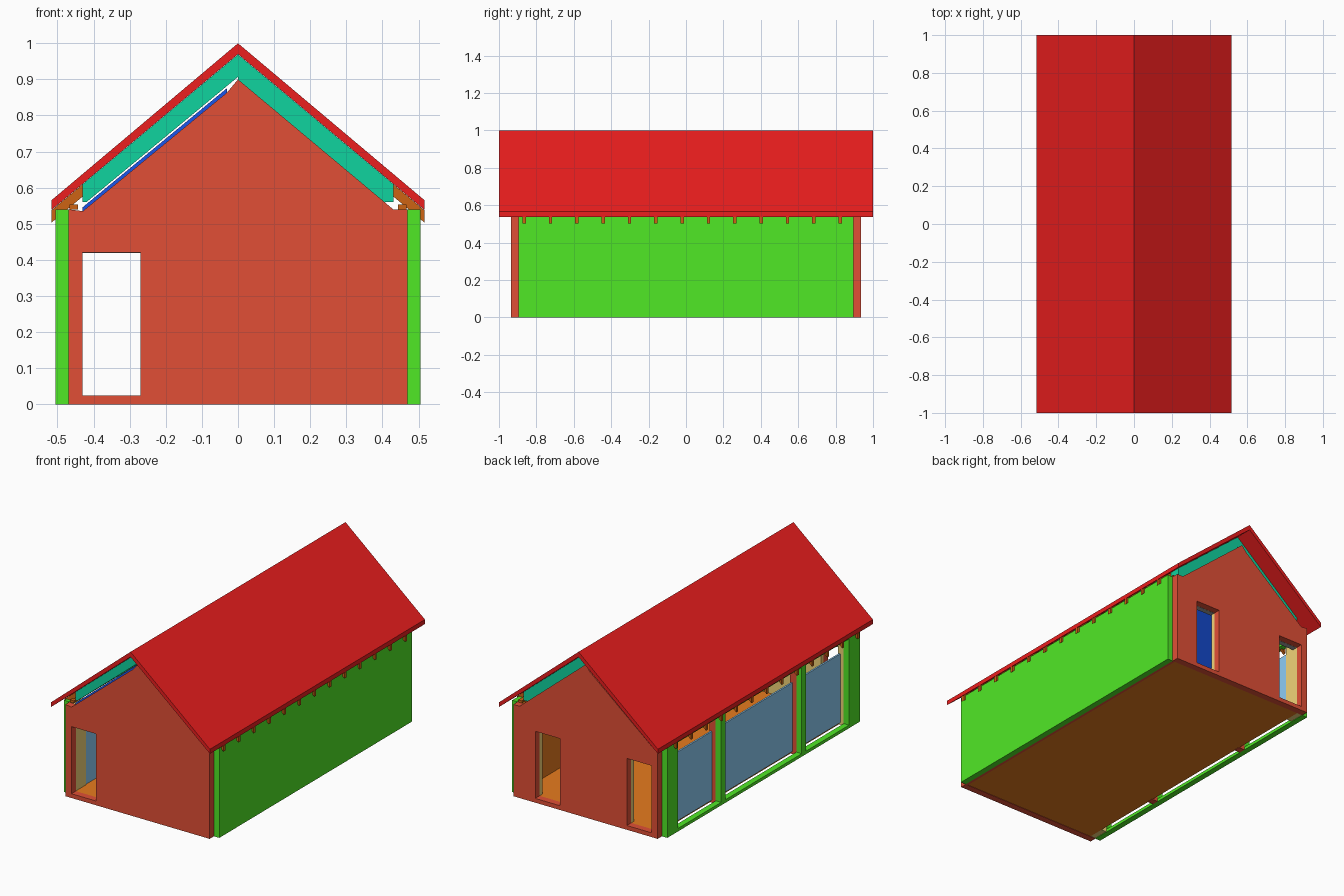
import bpy, bmesh

if "Cube" in bpy.data.objects:
    bpy.data.objects.remove(bpy.data.objects["Cube"])

# Colours as 0-255 screen values, converted to linear below
COL = {
    "roof": (236, 30, 30), "brick": (225, 79, 54), "green": (80, 232, 38),
    "teal": (16, 211, 159), "brown": (205, 100, 20), "orange": (231, 123, 30),
    "yellow": (242, 212, 120), "blue": (25, 85, 235), "glass": (142, 205, 246),
    "grey": (160, 160, 160),
}
MATS = {}
for key, c in COL.items():
    MATS[key] = bpy.data.materials.new(key)
    lin = [v / 255 / 12.92 if v < 11 else ((v / 255 + 0.055) / 1.055) ** 2.4 for v in c]
    MATS[key].diffuse_color = (*lin, 1)


def prism(name, pts, y0, y1, mat):
    """Extrude an x-z profile along y."""
    bm = bmesh.new()
    face = bm.faces.new([bm.verts.new((x, y0, z)) for x, z in pts])
    ext = bmesh.ops.extrude_face_region(bm, geom=[face])
    moved = [v for v in ext["geom"] if isinstance(v, bmesh.types.BMVert)]
    bmesh.ops.translate(bm, vec=(0, y1 - y0, 0), verts=moved)
    bmesh.ops.recalc_face_normals(bm, faces=bm.faces)
    me = bpy.data.meshes.new(name)
    bm.to_mesh(me)
    bm.free()
    ob = bpy.data.objects.new(name, me)
    bpy.context.collection.objects.link(ob)
    if mat:
        me.materials.append(MATS[mat])
    return ob


def box(name, x0, x1, y0, y1, z0, z1, mat):
    return prism(name, [(x0, z0), (x1, z0), (x1, z1), (x0, z1)], y0, y1, mat)


def flip(pts, s):
    return [(x * s, z) for x, z in pts]


def cut(ob, cutter):
    m = ob.modifiers.new("opening", "BOOLEAN")
    m.operation, m.solver, m.object = "DIFFERENCE", "EXACT", cutter


# Gable walls with inner linings and door openings
gable = [(-0.47, 0), (0.47, 0), (0.47, 0.54), (0.43, 0.54), (0, 0.9),
         (-0.03, 0.864), (-0.43, 0.535), (-0.47, 0.54)]
lining = [(-0.44, 0.025), (0.44, 0.025), (0.44, 0.53), (0, 0.885), (-0.44, 0.515)]
for side, s, doors in (("front", -1, [-0.43]), ("back", 1, [-0.43, 0.167])):
    wall = prism(side + "_gable_wall", gable, s * 0.935, s * 0.895, "brick")
    inner = prism(side + "_gable_lining", lining, s * 0.895, s * 0.87, "yellow")
    for i, x in enumerate(doors):
        cutter = box(f"{side}_opening_cutter_{i}", x, x + 0.16, s * 0.8, s * 1.0, 0.025, 0.42, None)
        cutter.hide_render = True
        cutter.display_type = "WIRE"
        cut(wall, cutter)
        cut(inner, cutter)
        box(f"{side}_lintel_{i}", x, x + 0.16, s * 0.894, s * 0.862, 0.419, 0.45, "grey")

# Floor and solid right wall in layers
box("floor", -0.435, 0.456, -0.895, 0.895, 0.002, 0.025, "orange")
box("right_wall", 0.47, 0.505, -0.895, 0.895, 0, 0.54, "green")
box("right_wall_core", 0.455, 0.47, -0.895, 0.895, 0, 0.54, "brick")
box("right_wall_lining", 0.44, 0.455, -0.87, 0.87, 0.025, 0.54, "orange")

# Glazed left wall: sill, head, end piers, posts, panes
box("left_sill", -0.505, -0.47, -0.80, 0.80, 0, 0.018, "green")
box("left_head", -0.505, -0.47, -0.80, 0.80, 0.525, 0.54, "green")
for s in (-1, 1):
    box("left_pier", -0.505, -0.47, s * 0.895, s * 0.795, 0, 0.54, "green")
    box("left_pier_lining", -0.47, -0.431, s * 0.895, s * 0.80, 0.003, 0.53, "yellow")
    box("left_post", -0.505, -0.47, s * 0.375 - 0.02, s * 0.375 + 0.02, 0.018, 0.525, "green")
    box("left_post_core", -0.47, -0.43, s * 0.375 - 0.02, s * 0.375 + 0.02, 0, 0.53, "brick")
for y0, y1 in ((-0.80, -0.395), (-0.355, 0.355), (0.395, 0.80)):
    box("window_pane", -0.445, -0.435, y0, y1, 0.015, 0.42, "glass")

# Roof slabs, insulation, wall plates and rafters on both slopes
slab = [(0, 1), (0.517, 0.565), (0.517, 0.538), (0, 0.97)]
rafter = [(0, 0.969), (0.517, 0.537), (0.517, 0.503), (0, 0.935)]
for side, s, z_in, x_in in (("left", -1, 0.907, 0.42), ("right", 1, 0.9, 0.402)):
    prism(side + "_roof", flip(slab, s), -1, 1, "roof")
    insulation = [(0, 0.969), (0.43, 0.61), (0.43, 0.56), (x_in, 0.56), (0, z_in)]
    prism(side + "_insulation", flip(insulation, s), -0.896, 0.896, "teal")
    box(side + "_wall_plate", s * 0.443, s * 0.467, -0.895, 0.895, 0.54, 0.553, "brown")
    for i in range(13):
        y = -0.865 + i * 0.1408
        prism(f"{side}_rafter_{i}", flip(rafter, s), y - 0.009, y + 0.009, "brown")

# Sloped ceiling board under the left roof
prism("left_ceiling", [(-0.03, 0.864), (-0.03, 0.876), (-0.43, 0.546), (-0.43, 0.535)],
      -0.896, 0.896, "blue")

for m in bpy.data.materials:
    if m.users and not m.is_grease_pencil:
        m.use_nodes = True
        m.node_tree.nodes["Principled BSDF"].inputs["Base Color"].default_value = m.diffuse_color
